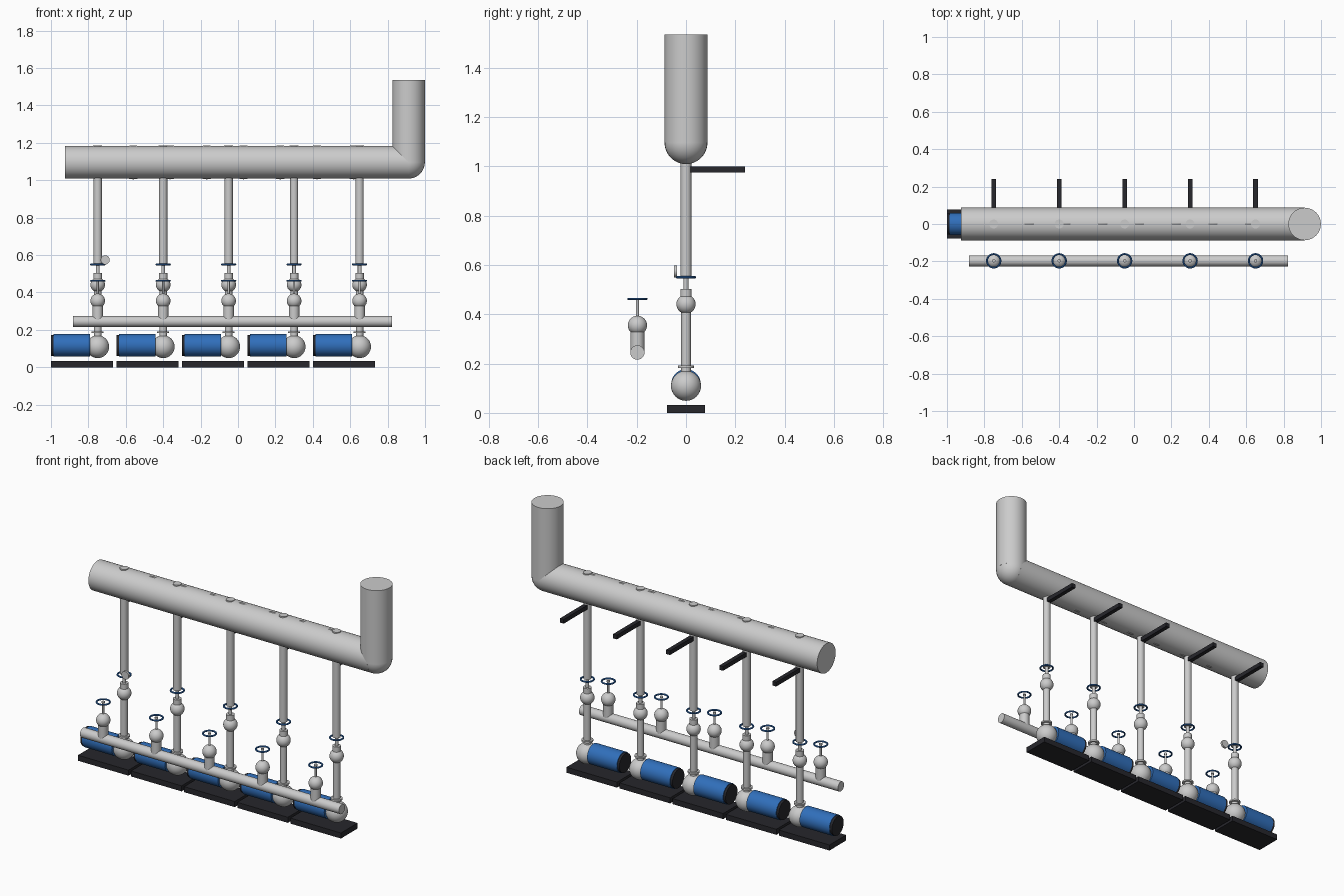
import bpy
from math import pi, radians
from mathutils import Vector

if "Cube" in bpy.data.objects:
    bpy.data.objects.remove(bpy.data.objects["Cube"])


def material(name, rgb):
    m = bpy.data.materials.new(name)
    m.diffuse_color = (*rgb, 1)
    m.use_nodes = True
    m.node_tree.nodes["Principled BSDF"].inputs["Base Color"].default_value = m.diffuse_color
    return m


BLUE = material("blue_paint", (0.03, 0.16, 0.50))
DARK = material("dark_steel", (0.02, 0.02, 0.025))


def finish(name, mat=None, smooth=True):
    ob = bpy.context.object
    ob.name = name
    if mat:
        ob.data.materials.append(mat)
    if smooth:
        bpy.ops.object.shade_smooth_by_angle(angle=radians(35))
    return ob


def pipe(name, a, b, r, mat=None, sides=32):
    a, b = Vector(a), Vector(b)
    d = b - a
    bpy.ops.mesh.primitive_cylinder_add(
        vertices=sides, radius=r, depth=d.length, location=(a + b) / 2,
        rotation=d.to_track_quat('Z', 'Y').to_euler())
    return finish(name, mat)


def ball(name, loc, r, mat=None):
    bpy.ops.mesh.primitive_uv_sphere_add(segments=32, ring_count=16, radius=r, location=loc)
    return finish(name, mat)


def ring(name, loc, major, minor, mat=None, rot=(0, 0, 0)):
    bpy.ops.mesh.primitive_torus_add(
        major_segments=40, minor_segments=10, major_radius=major,
        minor_radius=minor, location=loc, rotation=rot)
    return finish(name, mat)


def box(name, lo, hi, mat=None):
    lo, hi = Vector(lo), Vector(hi)
    bpy.ops.mesh.primitive_cube_add(size=1, location=(lo + hi) / 2)
    bpy.context.object.scale = hi - lo
    return finish(name, mat, smooth=False)


def handwheel(name, x, y, z):
    ring(name + "_rim", (x, y, z), 0.036, 0.005, BLUE)
    pipe(name + "_hub", (x, y, z - 0.004), (x, y, z + 0.004), 0.009, sides=16)


# Main discharge header with upright outlet
HZ, HR, EX = 1.096, 0.087, 0.912
pipe("main_header", (-0.925, 0, HZ), (EX, 0, HZ), HR, sides=48)
ball("header_elbow", (EX, 0, HZ), HR)
pipe("header_outlet", (EX, 0, HZ), (EX, 0, 1.535), HR, sides=48)

# Thin rings breaking through the top and bottom of the header
for i in range(7):
    ring(f"header_ring_{i}", (-0.56 + 0.1965 * i, 0, HZ), 0.084, 0.007, rot=(pi / 2, 0, 0))

# Front suction manifold
SY, SZ = -0.197, 0.245
pipe("suction_manifold", (-0.883, SY, SZ), (0.823, SY, SZ), 0.029)

for i in range(5):
    x = -0.75 + 0.35 * i
    # Base plate, motor and pump casing
    box(f"base_plate_{i}", (x - 0.25, -0.078, 0), (x + 0.083, 0.078, 0.033), DARK)
    pipe(f"motor_cap_{i}", (x - 0.25, 0, 0.117), (x - 0.236, 0, 0.117), 0.056, DARK)
    pipe(f"motor_{i}", (x - 0.236, 0, 0.117), (x - 0.04, 0, 0.117), 0.06, BLUE)
    ball(f"pump_casing_{i}", (x, 0, 0.11), 0.061)

    # Pump outlet, flange and shut-off valve
    pipe(f"pump_outlet_{i}", (x, 0, 0.14), (x, 0, 0.43), 0.02)
    pipe(f"outlet_flange_{i}", (x, 0, 0.182), (x, 0, 0.192), 0.032)
    ball(f"riser_valve_{i}", (x, 0, 0.441), 0.039)
    pipe(f"riser_valve_neck_{i}", (x, 0, 0.46), (x, 0, 0.503), 0.023)
    pipe(f"riser_valve_stem_{i}", (x, 0, 0.50), (x, 0, 0.56), 0.01, sides=16)
    handwheel(f"riser_handwheel_{i}", x, 0, 0.55)

    # Riser into the header, with its end just showing on top
    pipe(f"riser_{i}", (x, 0, 0.555), (x, 0, HZ), 0.022)
    pipe(f"riser_end_{i}", (x, 0, HZ), (x, 0, 1.187), 0.024)

    # Rear support bracket
    box(f"support_bracket_{i}", (x - 0.0125, 0.01, 0.975), (x + 0.0125, 0.24, 1.0), DARK)

    # Suction branch with valve
    pipe(f"suction_branch_{i}", (x, SY, SZ), (x, SY, 0.345), 0.028)
    ball(f"suction_valve_{i}", (x, SY, 0.355), 0.039)
    pipe(f"suction_stem_{i}", (x, SY, 0.38), (x, SY, 0.462), 0.006, sides=16)
    handwheel(f"suction_handwheel_{i}", x, SY, 0.462)

# Pressure gauge beside the first riser
pipe("pressure_gauge", (-0.71, -0.049, 0.574), (-0.71, -0.037, 0.574), 0.024)
